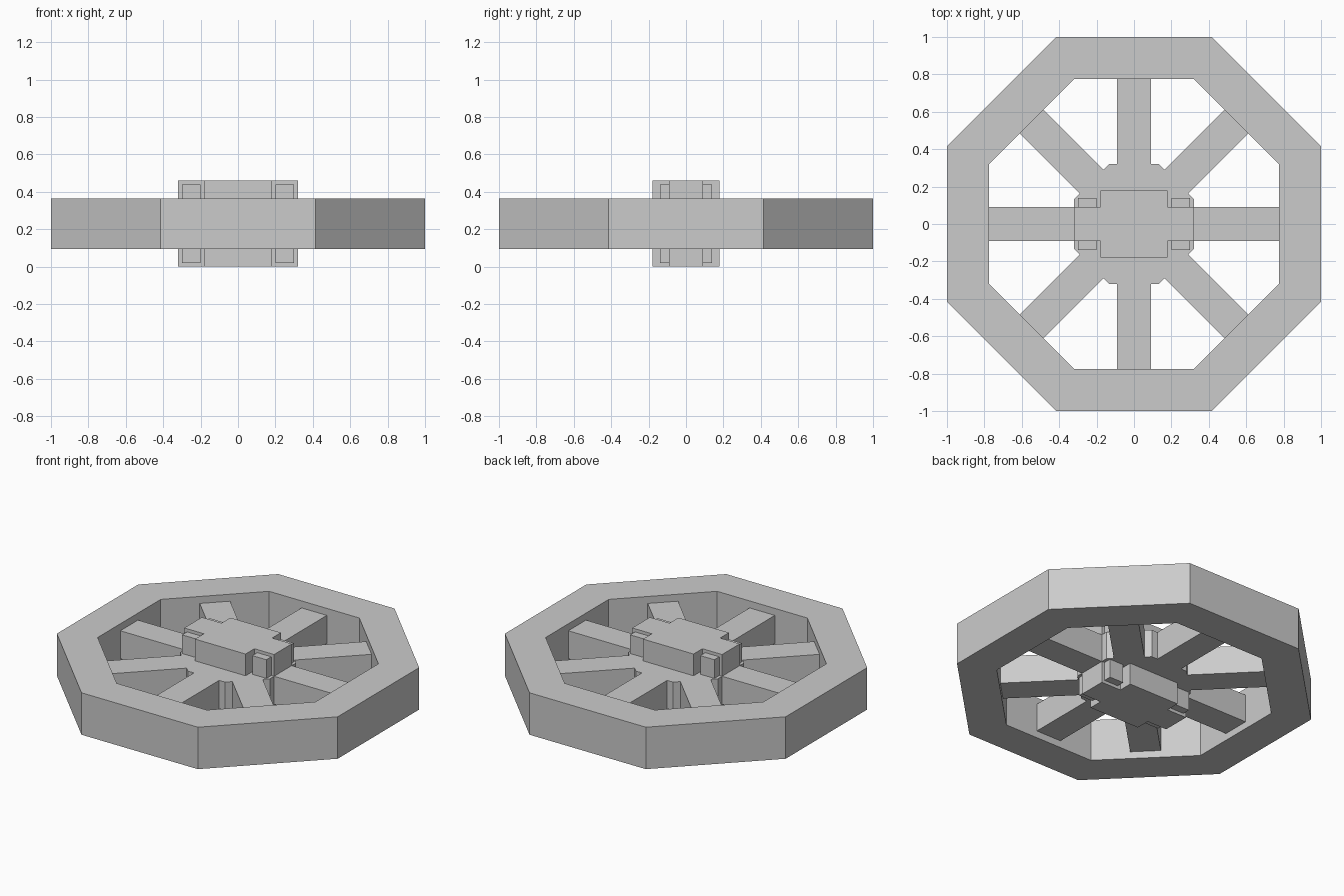
import bpy
import bmesh
from math import pi, tan, cos, sin

if "Cube" in bpy.data.objects:
    bpy.data.objects.remove(bpy.data.objects["Cube"], do_unlink=True)

grey = bpy.data.materials.new("plain grey")
grey.use_nodes = True
colour = (0.6, 0.6, 0.6, 1)
grey.diffuse_color = colour
grey.node_tree.nodes["Principled BSDF"].inputs["Base Color"].default_value = colour

MID = 0.23  # height of the wheel's middle plane


def finish(name, bm):
    bmesh.ops.recalc_face_normals(bm, faces=bm.faces)
    mesh = bpy.data.meshes.new(name)
    bm.to_mesh(mesh)
    bm.free()
    mesh.materials.append(grey)
    obj = bpy.data.objects.new(name, mesh)
    bpy.context.collection.objects.link(obj)
    return obj


def extrude(bm, faces, height):
    """Thicken flat faces upward by the given height."""
    result = bmesh.ops.extrude_face_region(bm, geom=faces, use_keep_orig=True)
    moved = [v for v in result["geom"] if isinstance(v, bmesh.types.BMVert)]
    bmesh.ops.translate(bm, verts=moved, vec=(0, 0, height))


def prism(name, outline, half_height):
    """Flat outline extruded evenly about the middle plane."""
    bm = bmesh.new()
    verts = [bm.verts.new((x, y, MID - half_height)) for x, y in outline]
    extrude(bm, [bm.faces.new(verts)], 2 * half_height)
    return finish(name, bm)


def turn(x, y, k):
    a = k * pi / 4
    return x * cos(a) - y * sin(a), x * sin(a) + y * cos(a)


# Octagonal rim: a square-section ring
def rim(outer, inner, half_height):
    bm = bmesh.new()
    rings = []
    for r in (outer, inner):
        for z in (MID - half_height, MID + half_height):
            rings.append([bm.verts.new((*turn(r, r * tan(pi / 8), k), z))
                          for k in range(8)])
    low_out, high_out, low_in, high_in = rings
    loop = [low_out, high_out, high_in, low_in]
    for a, b in zip(loop, loop[1:] + loop[:1]):
        for k in range(8):
            n = (k + 1) % 8
            bm.faces.new((a[k], a[n], b[n], b[k]))
    return finish("rim", bm)


rim(1.0, 0.775, 0.135)

# Eight spokes growing out of a small octagonal core
core, half = 0.32, 0.09
spokes = []
for k in range(8):
    for x, y in ((core, -half), (0.79, -half), (0.79, half),
                 (core, half), (core, core * tan(pi / 8))):
        spokes.append(turn(x, y, k))
prism("spokes", spokes, 0.09)

# Cross-shaped hub block standing proud on both sides
quarter = [(0.32, 0.09), (0.18, 0.09), (0.18, 0.18)]
right_half = [(x, -y) for x, y in reversed(quarter)] + quarter
prism("hub", right_half + [(-x, -y) for x, y in right_half], 0.23)

# Small lugs on the sides of the hub arms
for side, label in ((1, "left"), (-1, "right")):
    box = [(0.20, -0.14), (0.30, -0.14), (0.30, 0.14), (0.20, 0.14)]
    prism(label + "_lugs", [(side * x, y) for x, y in box], 0.21)
